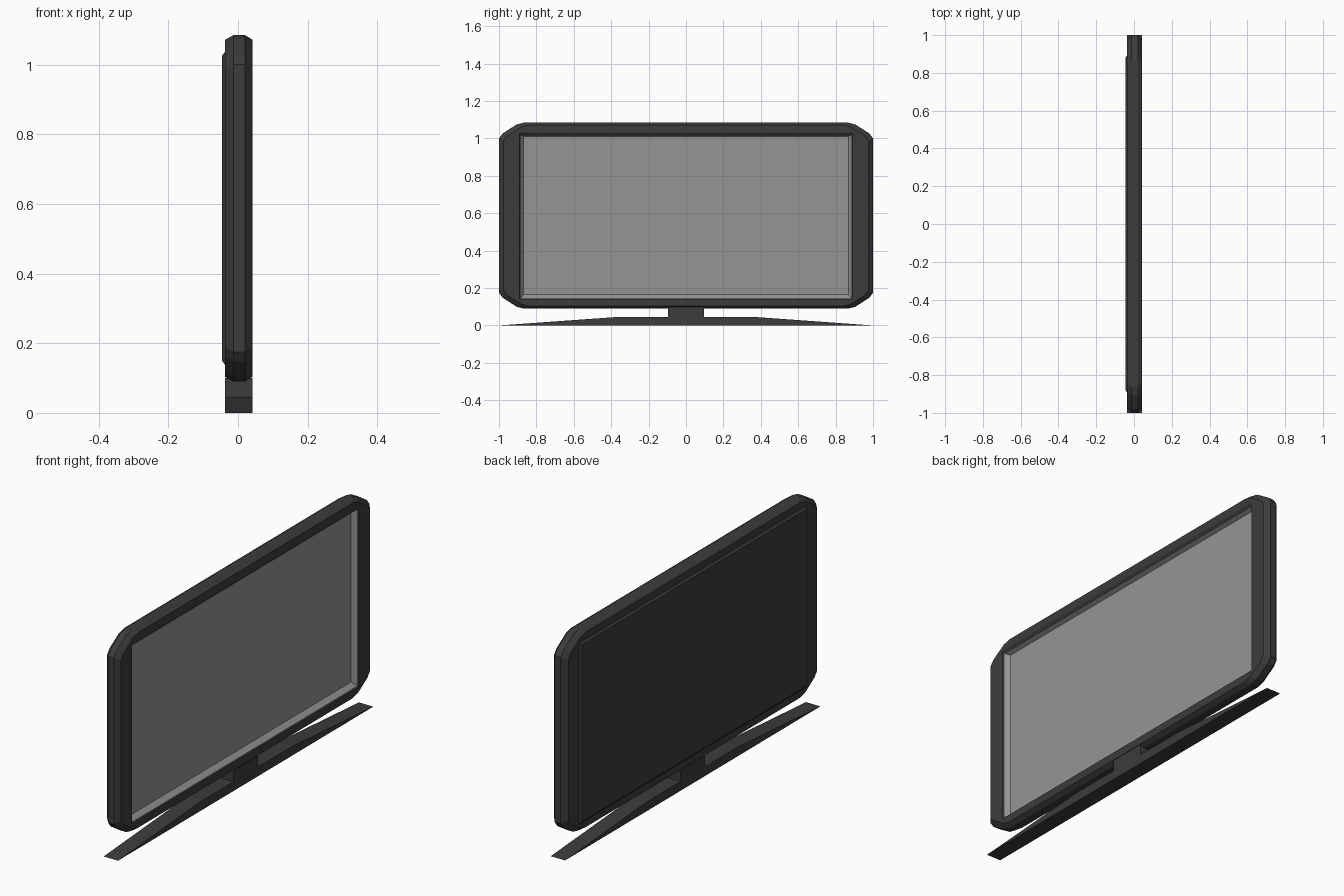
import bpy
import bmesh

cube = bpy.data.objects.get("Cube")
if cube:
    bpy.data.objects.remove(cube, do_unlink=True)


def material(name, value):
    mat = bpy.data.materials.new(name)
    mat.use_nodes = True
    colour = (value, value, value, 1)
    mat.diffuse_color = colour
    mat.node_tree.nodes["Principled BSDF"].inputs["Base Color"].default_value = colour
    return mat


charcoal = material("charcoal plastic", 0.045)
grey = material("grey glass", 0.30)

MID_Z = 0.5875
# Offsets from the outer corner, from the side edge round to the top edge
CORNER = [(0, 0.085), (0.02, 0.058), (0.095, 0.01), (0.135, 0)]


def outline(x, half_w, half_h, cut=1.0, shift=0.0):
    """Ring of 16 points with cut corners; cut=0 gives a rectangle."""
    ring = []
    for sy, sz in ((1, 1), (-1, 1), (-1, -1), (1, -1)):
        steps = CORNER if sy * sz > 0 else CORNER[::-1]
        for dy, dz in steps:
            ring.append((x, sy * (half_w - cut * dy),
                         MID_Z + shift + sz * (half_h - cut * dz)))
    return ring


def finish(name, bm, mat):
    bmesh.ops.remove_doubles(bm, verts=bm.verts, dist=0.0001)
    mesh = bpy.data.meshes.new(name)
    bm.to_mesh(mesh)
    bm.free()
    mesh.materials.append(mat)
    obj = bpy.data.objects.new(name, mesh)
    bpy.context.collection.objects.link(obj)
    return obj


def loft(name, rings, mat, cap_start=False, cap_end=False):
    bm = bmesh.new()
    loops = [[bm.verts.new(p) for p in ring] for ring in rings]
    for a, b in zip(loops, loops[1:]):
        for i in range(len(a)):
            j = (i + 1) % len(a)
            bm.faces.new((a[i], a[j], b[j], b[i]))
    if cap_start:
        bm.faces.new(loops[0][::-1])
    if cap_end:
        bm.faces.new(loops[-1])
    return finish(name, bm, mat)


def extrude_profile(name, profile, x0, x1, mat):
    """Solid from a counter-clockwise (y, z) profile."""
    return loft(name, [[(x, y, z) for y, z in profile] for x in (x0, x1)],
                mat, True, True)


BACK, FRONT = -0.037, 0.042
panel_edge = outline(BACK, 0.89, 0.45, 0)
opening = outline(FRONT, 0.89, 0.445, 0)
lip = outline(0.034, 0.885, 0.437, 0, -0.005)

# Bezel with chamfered edges and cut corners
loft("bezel", [
    panel_edge,
    outline(BACK, 0.975, 0.484),
    outline(-0.013, 1.0, 0.4975),
    outline(0.02, 1.0, 0.4975),
    outline(FRONT, 0.975, 0.484),
    opening,
    lip,
], charcoal)

# Raised rear panel
loft("back_panel", [outline(-0.046, 0.88, 0.438, 0), panel_edge],
     charcoal, cap_start=True)

# Recessed screen with its sloping rim
loft("screen", [lip, outline(0.012, 0.868, 0.423, 0)], grey, cap_end=True)

# Tapered foot and short neck
extrude_profile("stand_base",
                [(-1, 0), (1, 0), (0.36, 0.046), (-0.36, 0.046)],
                BACK, FRONT, charcoal)
extrude_profile("stand_neck",
                [(-0.095, 0.04), (0.095, 0.04), (0.095, 0.1), (-0.095, 0.1)],
                BACK, FRONT, charcoal)
